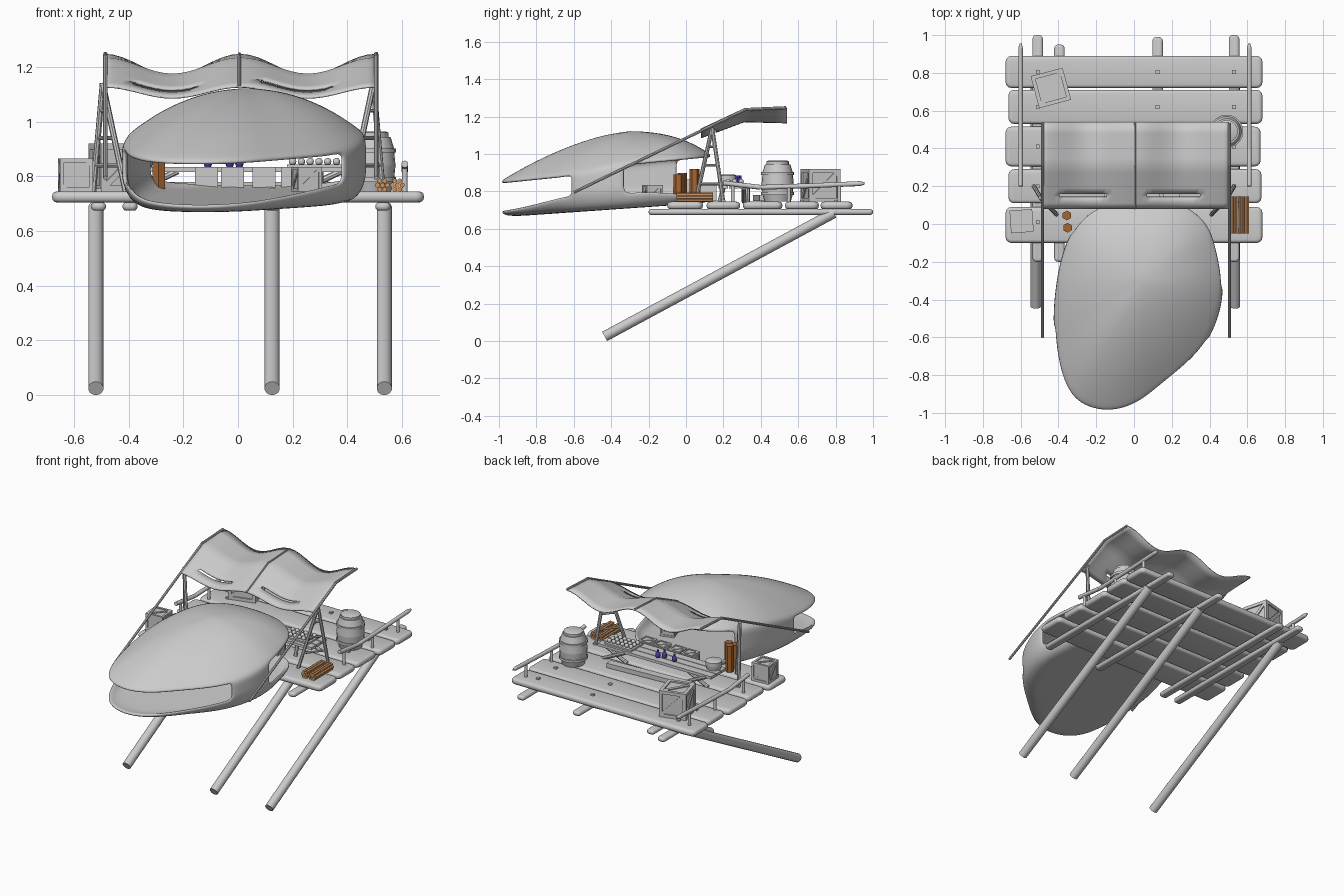
import bpy, bmesh, math
from mathutils import Vector, Matrix

if "Cube" in bpy.data.objects:
    bpy.data.objects.remove(bpy.data.objects["Cube"])

def finish(bm, name, color=None, smooth=True):
    me = bpy.data.meshes.new(name)
    bm.to_mesh(me)
    bm.free()
    ob = bpy.data.objects.new(name, me)
    bpy.context.collection.objects.link(ob)
    if color:
        mat = bpy.data.materials.get(color[0]) or bpy.data.materials.new(color[0])
        mat.diffuse_color = (*color[1], 1)
        mat.use_nodes = True
        mat.node_tree.nodes["Principled BSDF"].inputs["Base Color"].default_value = mat.diffuse_color
        me.materials.append(mat)
    if smooth:
        bpy.ops.object.select_all(action='DESELECT')
        bpy.context.view_layer.objects.active = ob
        ob.select_set(True)
        bpy.ops.object.shade_smooth_by_angle(angle=math.radians(40))
    return ob

def box(bm, c, size, rot=Matrix()):
    m = Matrix.Translation(c) @ rot @ Matrix.Diagonal((*size, 1))
    return bmesh.ops.create_cube(bm, size=1, matrix=m)['verts']

def rod(bm, a, b, r, seg=12, r2=None):
    a, b = Vector(a), Vector(b)
    d = b - a
    m = Matrix.Translation((a + b) / 2) @ d.to_track_quat('Z', 'Y').to_matrix().to_4x4()
    bmesh.ops.create_cone(bm, cap_ends=True, segments=seg, radius1=r,
                          radius2=r if r2 is None else r2, depth=d.length, matrix=m)

def lathe(bm, x, y, profile, seg=20):
    for (r0, z0), (r1, z1) in zip(profile, profile[1:]):
        rod(bm, (x, y, z0), (x, y, z1), r0, seg, r1)

def interp(v, pts):
    for (a, p), (b, q) in zip(pts, pts[1:]):
        if v <= b:
            return p + (q - p) * max(0, (v - a) / (b - a))
    return pts[-1][1]

def rounded_slab(name, c, size, corner, edge):
    bm = bmesh.new()
    box(bm, c, size)
    up = [e for e in bm.edges if abs(e.verts[0].co.z - e.verts[1].co.z) > 1e-4]
    bmesh.ops.bevel(bm, geom=up, offset=corner, segments=3, profile=0.5, affect='EDGES')
    flat = [e for e in bm.edges if abs(e.verts[0].co.z - e.verts[1].co.z) < 1e-4]
    bmesh.ops.bevel(bm, geom=flat, offset=edge, segments=3, profile=0.5, affect='EDGES')
    return finish(bm, name)

# deck planks
for i, (y, w, x0, x1) in enumerate([(-0.005, .19, -.68, .68), (.2, .18, -.665, .675),
                                    (.41, .21, -.68, .67), (.62, .18, -.665, .68), (.805, .17, -.68, .68)]):
    rounded_slab(f"deck_plank_{i}", ((x0 + x1) / 2, y, .725), (x1 - x0, w, .04), .03, .017)

# bearers under the deck and slanted struts
for i, (x, y1) in enumerate([(-.51, 1), (-.395, .95), (.125, .99), (.53, 1)]):
    rounded_slab(f"deck_bearer_{i}", (x, (y1 - .2) / 2, .69), (.055, y1 + .2, .03), .02, .013)
for i, x in enumerate((-.52, .125, .535)):
    bm = bmesh.new()
    rod(bm, (x, -.435, .025), (x, .79, .685), .028, 14)
    finish(bm, f"slanted_strut_{i}")

# nails
bm = bmesh.new()
for x in (-.51, .125, .53):
    for y in (.01, .2, .41, .62, .805):
        box(bm, (x, y, .748), (.02, .02, .014))
finish(bm, "deck_nails", smooth=False)

# hollow shell: plan outline swept through rings from floor to dome
ctl = [(.25, .1), (.05, .13), (-.15, .1), (-.29, 0), (-.37, -.17), (-.41, -.4), (-.41, -.62), (-.37, -.82),
       (-.29, -.94), (-.15, -.985), (0, -.95), (.15, -.84), (.34, -.67), (.43, -.5), (.46, -.33), (.435, -.15), (.38, 0)]
outline, n = [], len(ctl)
for i in range(n):
    p = [Vector(ctl[(i + k) % n]) for k in (-1, 0, 1, 2)]
    for t in (0, 1 / 3, 2 / 3):
        outline.append(.5 * (2 * p[1] + (p[2] - p[0]) * t + (2 * p[0] - 5 * p[1] + 4 * p[2] - p[3]) * t * t
                             + (3 * p[1] - p[0] - 3 * p[2] + p[3]) * t ** 3))
C = Vector((.03, -.3))
def z_floor(y): return .672 + .07 * (y + 1)
def z_sill(y): return interp(y, [(-1, .688), (-.85, .72), (-.65, .775), (-.2, .80), (0, .785), (.12, .765)])
def z_brow(y): return interp(y, [(-1, .845), (-.65, .88), (-.3, .945), (.12, .985)])
rings = [("floor", .4), ("floor", .75), ("floor", .93), ("wall", 0), ("wall", .35), ("wall", .7), ("wall", 1),
         ("dome", .94), ("dome", .82), ("dome", .65), ("dome", .42), ("dome", .2)]
bm = bmesh.new()
grid = []
for kind, s in rings:
    row = []
    for o in outline:
        d = o - C
        q = C + d * (s if kind != "wall" else 1)
        if kind == "floor":
            z = z_floor(q.y)
        elif kind == "wall":
            z = z_sill(o.y) * (1 - s) + z_brow(o.y) * s
        else:
            z = z_brow(o.y) + (1.11 - z_brow(o.y)) * (1 - s ** (2.1 + .5 * d.normalized().y))
        row.append(bm.verts.new((q.x, q.y, z)))
    grid.append(row)
m = len(outline)
for r in range(len(rings) - 1):
    for c in range(m):
        e = (c + 1) % m
        mid = (outline[c] + outline[e]) / 2
        if rings[r][0] == "wall" and rings[r + 1][0] == "wall":
            # mouth, rear opening and side window
            if mid.y < (-.64 if mid.x > 0 else -.58) or mid.y > -.03 or (mid.x > 0 and mid.y > -.3):
                continue
        bm.faces.new((grid[r][c], grid[r][e], grid[r + 1][e], grid[r + 1][c]))
for row, z in ((grid[0], z_floor(C.y)), (grid[-1], 1.112)):
    cv = bm.verts.new((C.x, C.y, z))
    for c in range(m):
        bm.faces.new((row[c], row[(c + 1) % m], cv))
bmesh.ops.recalc_face_normals(bm, faces=bm.faces)
shell = finish(bm, "hollow_shell", smooth=False)
for f in shell.data.polygons:
    f.use_smooth = True
sol = shell.modifiers.new("thickness", 'SOLIDIFY')
sol.thickness, sol.offset = .022, 0
shell.modifiers.new("rounding", 'SUBSURF').levels = 2
shell.modifiers["rounding"].render_levels = 2

# wavy canopy with two slits
ys = [.08, .11, .143, .158, .19, .23, .27, .31, .35, .42, .48, .54]
xs = [.008 + .495 * (i / 16 - 1) for i in range(33)]
bm = bmesh.new()
g = []
for y in ys:
    peak = interp(y, [(.08, 1.13), (.31, 1.235), (.54, 1.248)])
    dip = interp(y, [(.08, .04), (.54, .078)])
    g.append([bm.verts.new((x, y, peak - dip * (1 - math.cos(2 * math.pi * (x - .008) / .495)) / 2)) for x in xs])
for r in range(len(ys) - 1):
    for c in range(32):
        if r == 2 and (-.42 < xs[c] < -.15 or .06 < xs[c] < .33):
            continue
        bm.faces.new((g[r][c], g[r][c + 1], g[r + 1][c + 1], g[r + 1][c]))
can = finish(bm, "canopy_cloth")
can.modifiers.new("thickness", 'SOLIDIFY').thickness = .006

# canopy poles and A-frames
bm = bmesh.new()
for x in (-.485, .505):
    rod(bm, (x, -.6, .795), (x, .32, 1.24), .008, 8)
    rod(bm, (x, .31, 1.238), (x, .535, 1.248), .008, 8)
rod(bm, (.005, .08, 1.13), (.005, .31, 1.238), .006, 8)
rod(bm, (.005, .31, 1.238), (.005, .535, 1.248), .006, 8)
finish(bm, "canopy_poles")
bm = bmesh.new()
for s in (-1, 1):
    top = Vector((s * .495, .14, 1.14))
    feet = [Vector((s * .41, .05, .74)), Vector((s * .53, .2, .74))]
    for f in feet:
        rod(bm, f, top, .011, 8)
    for t in (.25, .5, .75):
        rod(bm, feet[0].lerp(top, t), feet[1].lerp(top, t), .007, 8)
finish(bm, "canopy_a_frames")

# side railings
for name, x in (("left_railing", -.6), ("right_railing", .61)):
    bm = bmesh.new()
    path = [(x, .2, .845), (x, .4, .822), (x, .65, .83), (x, .93, .842)]
    for a, b in zip(path, path[1:]):
        rod(bm, a, b, .013, 10)
    rod(bm, path[-1], (x, .955, .843), .013, 10, .006)
    for y in (.25, .55, .82):
        rod(bm, (x, y, .74), (x, y, .83), .01, 10)
    finish(bm, name)

# framed crates
def crate(name, c, s, angle=0):
    bm = bmesh.new()
    w, h = s * .12, s / 2
    box(bm, (0, 0, 0), (s * .9,) * 3)
    k = math.sqrt(2) * (s - w)
    for i in range(4):
        R = Matrix.Rotation(i * math.pi / 2, 4, 'Z')
        for p, size, tilt in [((h - w / 2, -h + w / 2, 0), (w, w, s), 0), ((0, -h + w / 2, h - w / 2), (s, w, w), 0),
                              ((0, -h + w / 2, -h + w / 2), (s, w, w), 0), ((0, -h + w / 2, 0), (k, w * .8, w), -math.pi / 4)]:
            box(bm, R @ Vector(p), size, R @ Matrix.Rotation(tilt, 4, 'Y'))
    box(bm, (0, 0, h - w / 2), (k, w, w * .8), Matrix.Rotation(math.pi / 4, 4, 'Z'))
    ob = finish(bm, name, smooth=False)
    ob.location, ob.rotation_euler.z = (c[0], c[1], c[2] + h), angle
crate("large_crate", (-.44, .72, .745), .175, math.radians(15))
crate("left_crate", (-.595, .015, .745), .12, math.radians(4))
for i, x in enumerate((-.115, -.02, .095, .2)):
    crate(f"small_crate_{i}", (x, .12, .75), .085)
crate("shell_crate", (.25, -.18, .745), .09, .3)

# barrel
bm = bmesh.new()
lathe(bm, .49, .49, [(.07, .745), (.08, .78), (.086, .84), (.08, .905), (.068, .945)])
lathe(bm, .49, .49, [(.06, .94), (.06, .96), (.05, .965)])
for z in (.79, .895):
    rod(bm, (.49, .49, z - .008), (.49, .49, z + .008), .088, 20)
finish(bm, "barrel")

# counter: planks on crossed legs
bm = bmesh.new()
for y in (.2, .255, .31):
    box(bm, (0, y, .825), (.84, .05, .018))
for x in (-.3, .3):
    rod(bm, (x - .08, .31, .745), (x + .08, .31, .82), .012, 8)
    rod(bm, (x + .08, .33, .745), (x - .08, .33, .82), .012, 8)
    rod(bm, (x, .18, .745), (x, .2, .82), .012, 8)
box(bm, (-.02, .4, .765), (.6, .05, .03), Matrix.Rotation(.06, 4, 'Z'))
finish(bm, "counter", smooth=False)

# goods on the counter
bm = bmesh.new()
box(bm, (.28, .26, .838), (.2, .12, .012))
for i in range(6):
    for j in range(3):
        bmesh.ops.create_icosphere(bm, subdivisions=2, radius=.014,
                                   matrix=Matrix.Translation((.2 + i * .032, .225 + j * .035, .854)))
finish(bm, "round_goods_tray")
bm = bmesh.new()
lathe(bm, -.36, .22, [(.045, .834), (.05, .86), (.05, .885), (.04, .89)], 16)
finish(bm, "basket")
bm = bmesh.new()
for x, y in ((-.03, .27), (.005, .29), (-.11, .28)):
    lathe(bm, x, y, [(.012, .834), (.016, .845), (.014, .862), (.006, .872), (.006, .885)], 10)
finish(bm, "bottles", ("blue_glass", (.08, .05, .4)))

# tied firewood on the right, upright posts on the left
bm = bmesh.new()
for x in (.528, .583):
    for k in range(7):
        a, r = k * math.pi / 3, (.018 if k < 6 else 0)
        p = (x + r * math.cos(a), .768 + r * math.sin(a))
        rod(bm, (p[0], -.05, p[1]), (p[0], .145, p[1]), .0095, 6)
finish(bm, "firewood_bundles", ("light_wood", (.62, .3, .12)), smooth=False)
bm = bmesh.new()
for x, y, z in ((-.355, .045, .92), (-.352, -.02, .9), (-.29, -.04, .89)):
    rod(bm, (x, y, .74), (x, y, z), .026, 6)
finish(bm, "upright_posts", ("dark_wood", (.38, .13, .03)), smooth=False)
